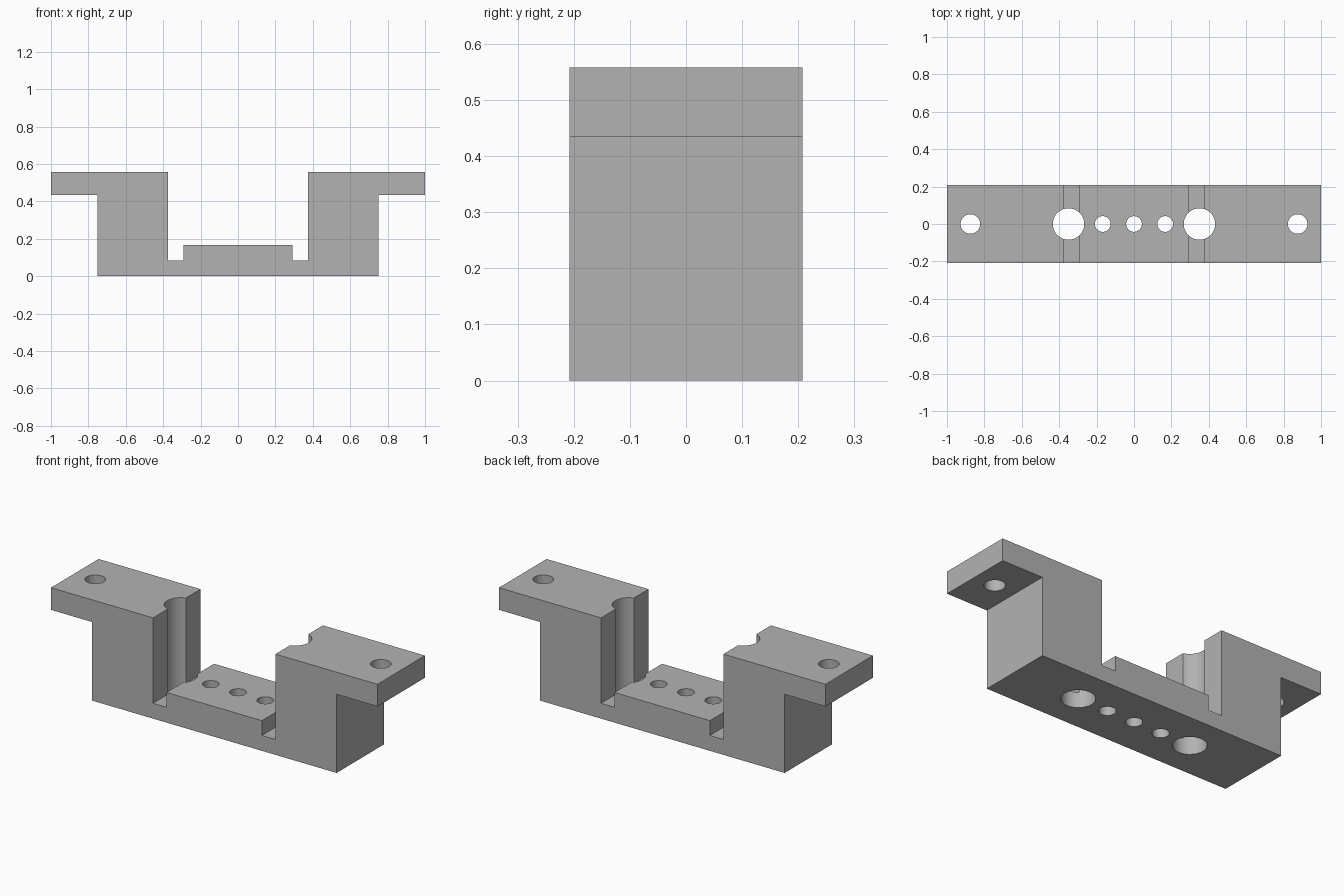
import bpy, bmesh, math
from mathutils import Matrix

cube = bpy.data.objects.get("Cube")
if cube:
    bpy.data.objects.remove(cube, do_unlink=True)

HALF_DEPTH = 0.208
HEIGHT = 0.558


def add_object(name, bm):
    bmesh.ops.recalc_face_normals(bm, faces=bm.faces)
    mesh = bpy.data.meshes.new(name)
    bm.to_mesh(mesh)
    bm.free()
    obj = bpy.data.objects.new(name, mesh)
    bpy.context.collection.objects.link(obj)
    return obj


# Bracket body: mirrored half profile extruded through the depth
half = [(0.75, 0), (0.75, 0.435), (1, 0.435), (1, HEIGHT), (0.375, HEIGHT),
        (0.375, 0.085), (0.292, 0.085), (0.292, 0.167)]
outline = half + [(-x, z) for x, z in reversed(half)]
bm = bmesh.new()
face = bm.faces.new([bm.verts.new((x, -HALF_DEPTH, z)) for x, z in outline])
ext = bmesh.ops.extrude_face_region(bm, geom=[face])
moved = [v for v in ext["geom"] if isinstance(v, bmesh.types.BMVert)]
bmesh.ops.translate(bm, verts=moved, vec=(0, 2 * HALF_DEPTH, 0))
bracket = add_object("mounting_bracket", bm)

# Vertical drill holes: flange screws, large bores, small centre row
holes = [(0, 0.042)]
for x, radius in [(0.167, 0.042), (0.35, 0.084), (0.875, 0.052)]:
    holes += [(x, radius), (-x, radius)]
bm = bmesh.new()
for x, radius in holes:
    bmesh.ops.create_cone(bm, cap_ends=True, segments=64, radius1=radius,
                          radius2=radius, depth=1,
                          matrix=Matrix.Translation((x, 0, HEIGHT / 2)))
cutter = add_object("hole_cutter", bm)
cutter.hide_render = True

# Cut the holes and discard the cutter
cut = bracket.modifiers.new("Holes", "BOOLEAN")
cut.operation = "DIFFERENCE"
cut.solver = "EXACT"
cut.object = cutter
bpy.ops.object.select_all(action="DESELECT")
bracket.select_set(True)
bpy.context.view_layer.objects.active = bracket
bpy.ops.object.modifier_apply(modifier=cut.name)
bpy.data.objects.remove(cutter, do_unlink=True)

# Grey metal, smooth bores with crisp edges
grey = bpy.data.materials.new("plain_grey")
grey.use_nodes = True
colour = (0.45, 0.45, 0.45, 1)
grey.diffuse_color = colour
grey.node_tree.nodes["Principled BSDF"].inputs["Base Color"].default_value = colour
bracket.data.materials.clear()
bracket.data.materials.append(grey)
bpy.ops.object.shade_smooth_by_angle(angle=math.radians(30))
